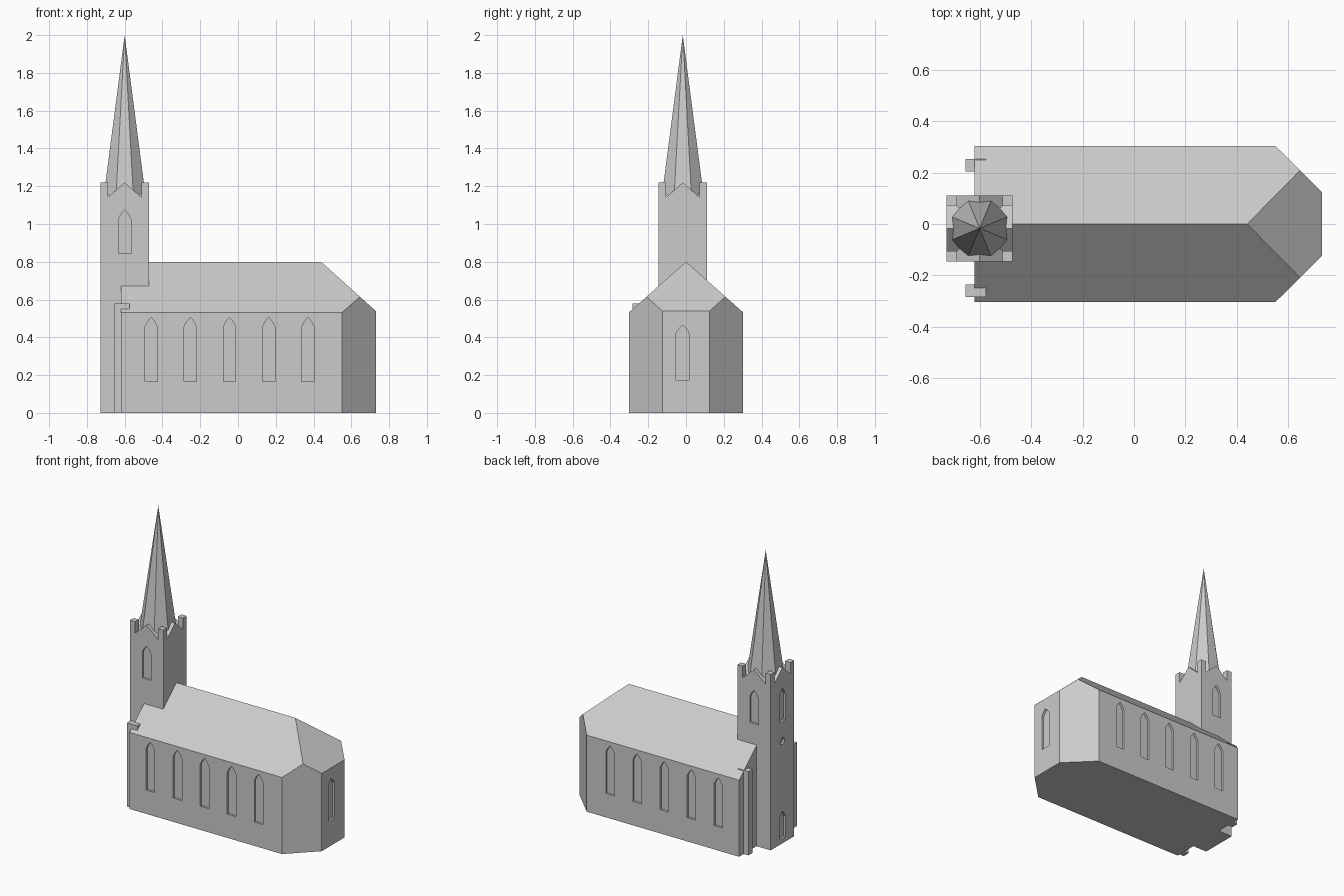
import bpy, bmesh, math
from mathutils import Matrix, Vector

if "Cube" in bpy.data.objects:
    bpy.data.objects.remove(bpy.data.objects["Cube"])

stone = bpy.data.materials.new("stone grey")
stone.diffuse_color = (0.6, 0.6, 0.6, 1)
stone.use_nodes = True
stone.node_tree.nodes["Principled BSDF"].inputs["Base Color"].default_value = stone.diffuse_color

TX, TY, H = -0.60, -0.017, 0.128      # tower centre and half width


def finish(name, bm):
    bmesh.ops.recalc_face_normals(bm, faces=bm.faces)
    me = bpy.data.meshes.new(name)
    bm.to_mesh(me)
    bm.free()
    me.materials.append(stone)
    ob = bpy.data.objects.new(name, me)
    bpy.context.collection.objects.link(ob)
    return ob


def prism(bm, pts, depth, origin=(0, 0, 0), angle=None):
    """Extrude a 2D outline; with an angle it stands upright facing that way."""
    if angle is None:
        rot = Matrix.Identity(4)
    else:
        rot = Matrix.Rotation(math.radians(angle + 90), 4, 'Z') @ Matrix.Rotation(math.pi / 2, 4, 'X')
    m = Matrix.Translation(origin) @ rot
    f = bm.faces.new([bm.verts.new(m @ Vector((x, y, 0))) for x, y in pts])
    ext = bmesh.ops.extrude_face_region(bm, geom=[f])
    vs = [v for v in ext['geom'] if isinstance(v, bmesh.types.BMVert)]
    shift = m.to_3x3() @ Vector((0, 0, depth))
    bmesh.ops.translate(bm, verts=vs, vec=shift)


def box(bm, x0, x1, y0, y1, z0, z1):
    prism(bm, [(x0, y0), (x1, y0), (x1, y1), (x0, y1)], z1 - z0, (0, 0, z0))


def lancet(z0, shoulder, peak, w=0.033):
    return [(-w, z0), (w, z0), (w, shoulder), (w * 0.55, (shoulder + peak) / 2 + 0.004),
            (0, peak), (-w * 0.55, (shoulder + peak) / 2 + 0.004), (-w, shoulder)]


def recess(ob, openings, depth=0.015):
    """Cut blind openings: (outline, wall point x, wall point y, facing angle)."""
    bm = bmesh.new()
    for pts, x, y, ang in openings:
        a = math.radians(ang)
        prism(bm, pts, depth + 0.02,
              (x - depth * math.cos(a), y - depth * math.sin(a), 0), ang)
    cutter = finish("window_cutter", bm)
    cutter.hide_render = True
    mod = ob.modifiers.new("windows", 'BOOLEAN')
    mod.operation, mod.solver, mod.object = 'DIFFERENCE', 'EXACT', cutter
    bpy.context.view_layer.objects.active = ob
    bpy.ops.object.modifier_apply(modifier=mod.name)
    bpy.data.objects.remove(cutter)


# Nave: chamfered plan, sliced by two roof pitches and the end hip
bm = bmesh.new()
prism(bm, [(-0.62, -0.303), (0.55, -0.303), (0.73, -0.125), (0.73, 0.125), (0.55, 0.303), (-0.62, 0.303)], 1.0)
for n in [(0, 0.887, 1), (0, -0.887, 1), (0.9, 0, 1)]:
    cut = bmesh.ops.bisect_plane(bm, geom=bm.verts[:] + bm.edges[:] + bm.faces[:],
                                 plane_co=(0.44, 0, 0.80), plane_no=n, clear_outer=True)
    edges = [e for e in cut['geom_cut'] if isinstance(e, bmesh.types.BMEdge)]
    bmesh.ops.contextual_create(bm, geom=edges)
nave = finish("nave", bm)
tall = lancet(0.165, 0.455, 0.505)
openings = [(tall, -0.46 + 0.2075 * i, s * 0.303, s * 90) for i in range(5) for s in (-1, 1)]
openings.append((lancet(0.175, 0.42, 0.465, 0.035), 0.73, -0.018, 0))
recess(nave, openings)

# Tower shaft with belfry windows, west door and small round opening
bm = bmesh.new()
box(bm, TX - H, TX + H, TY - H, TY + H, 0, 1.14)
tower = finish("tower", bm)
belfry = lancet(0.845, 1.025, 1.075)
rose = [(0.025 * math.cos(k * math.pi / 4), 0.71 + 0.025 * math.sin(k * math.pi / 4)) for k in range(8)]
recess(tower, [(belfry, TX, TY - H, -90), (belfry, TX, TY + H, 90), (belfry, TX - H, TY, 180),
               (rose, TX - H, TY, 180), (lancet(0.035, 0.175, 0.225), TX - H, TY, 180)])

# Crossed gables on the tower top
bm = bmesh.new()
gable = [(-0.09, 1.14), (0.09, 1.14), (0, 1.22)]
prism(bm, gable, 2 * H, (TX, TY + H, 0), -90)
prism(bm, gable, 2 * H, (TX - H, TY, 0), 0)
finish("tower_gables", bm)

# Corner blocks
bm = bmesh.new()
for sx in (-1, 1):
    for sy in (-1, 1):
        cx, cy = TX + sx * (H - 0.02), TY + sy * (H - 0.02)
        box(bm, cx - 0.02, cx + 0.02, cy - 0.02, cy + 0.02, 1.14, 1.22)
finish("corner_blocks", bm)

# Octagonal spire
bm = bmesh.new()
bmesh.ops.create_cone(bm, segments=8, radius1=0.121, radius2=0, depth=0.86, cap_ends=False,
                      matrix=Matrix.Translation((TX, TY, 1.57)) @ Matrix.Rotation(math.pi / 8, 4, 'Z'))
bmesh.ops.remove_doubles(bm, verts=bm.verts, dist=0.0001)
finish("spire", bm)

# West buttresses
bm = bmesh.new()
for y0 in (-0.283, 0.205):
    box(bm, -0.655, -0.575, y0, y0 + 0.048, 0, 0.58)
finish("buttresses", bm)
